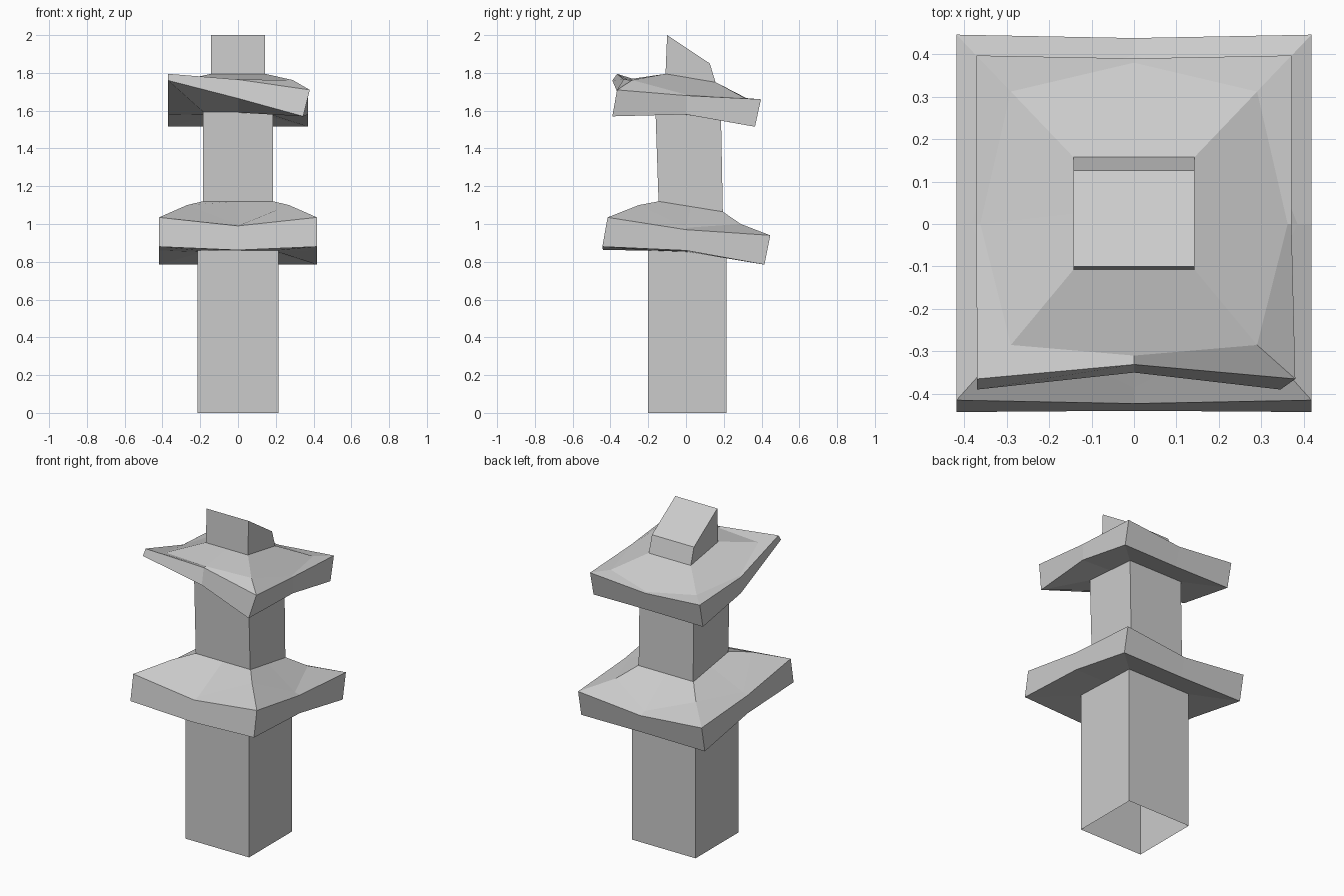
import bpy

if "Cube" in bpy.data.objects:
    bpy.data.objects.remove(bpy.data.objects["Cube"])


def loft(name, rings, cap_top=False):
    """Skin rings of points (counter-clockwise from above, listed upwards)."""
    n = len(rings[0])
    verts = [p for r in rings for p in r]
    faces = []
    for k in range(len(rings) - 1):
        a, b = k * n, (k + 1) * n
        for i in range(n):
            j = (i + 1) % n
            faces.append((a + i, a + j, b + j, b + i))
    if cap_top:
        faces.append(tuple(range(len(verts) - n, len(verts))))
    mesh = bpy.data.meshes.new(name)
    mesh.from_pydata(verts, [], faces)
    mesh.update()
    obj = bpy.data.objects.new(name, mesh)
    bpy.context.collection.objects.link(obj)
    return obj


def rect(x, front, back):
    """Four corners; front and back are (y, z)."""
    return [(-x, *front), (x, *front), (x, *back), (-x, *back)]


def ring8(x, front, back, side=None, fmid=None, bmid=None):
    """Rectangle with midpoints: side is (x, z), fmid and bmid are (y, z)."""
    mean = ((front[0] + back[0]) / 2, (front[1] + back[1]) / 2)
    sx, sz = side or (x, mean[1])
    sy = 0 if side else mean[0]
    fmid, bmid = fmid or front, bmid or back
    return [(-x, *front), (0, *fmid), (x, *front), (sx, sy, sz),
            (x, *back), (0, *bmid), (-x, *back), (-sx, sy, sz)]


# Lower pillar, open at the bottom
loft("lower_pillar", [rect(0.215, (-0.2, 0), (0.215, 0)),
                      rect(0.215, (-0.2, 0.87), (0.215, 0.86))])

# Lower roof: underside, rim, hips and neck
loft("lower_roof", [
    ring8(0.21, (-0.195, 0.86), (0.21, 0.845)),
    ring8(0.418, (-0.443, 0.88), (0.415, 0.785), (0.418, 0.86), (-0.44, 0.862), (0.41, 0.785)),
    ring8(0.418, (-0.415, 1.035), (0.446, 0.94), (0.418, 0.97), (-0.423, 0.99), (0.438, 0.90)),
    ring8(0.27, (-0.25, 1.10), (0.29, 1.0), (0.385, 0.98), (-0.385, 0.995), (0.40, 0.915)),
    ring8(0.187, (-0.145, 1.12), (0.195, 1.065)),
])

# Upper pillar
loft("upper_pillar", [rect(0.184, (-0.145, 1.11), (0.195, 1.055)),
                      rect(0.184, (-0.162, 1.61), (0.185, 1.58))])

# Upper roof, with a twisted, thinner front left corner
under = ring8(0.18, (-0.155, 1.59), (0.18, 1.565))
rim_low = ring8(0.37, (-0.39, 1.57), (0.365, 1.515), (0.37, 1.58), (-0.35, 1.665), (0.36, 1.515))
rim_top = ring8(0.371, (-0.365, 1.71), (0.397, 1.66), (0.371, 1.68), (-0.331, 1.765), (0.39, 1.63))
rim_low[0] = (-0.37, -0.39, 1.76)
rim_low[2] = (0.345, -0.39, 1.57)
rim_top[0] = (-0.37, -0.365, 1.795)
rim_top[2] = (0.38, -0.365, 1.71)
loft("upper_roof", [
    under, rim_low, rim_top,
    ring8(0.29, (-0.285, 1.762), (0.312, 1.667), (0.362, 1.685), (-0.31, 1.765), (0.38, 1.635)),
    ring8(0.143, (-0.108, 1.795), (0.158, 1.75)),
])

# Slanted top block
loft("top_block", [rect(0.142, (-0.109, 1.78), (0.158, 1.745)),
                   rect(0.142, (-0.1, 2.0), (0.126, 1.85))], cap_top=True)
# Short back shoulder is part of the block's steep rear face
